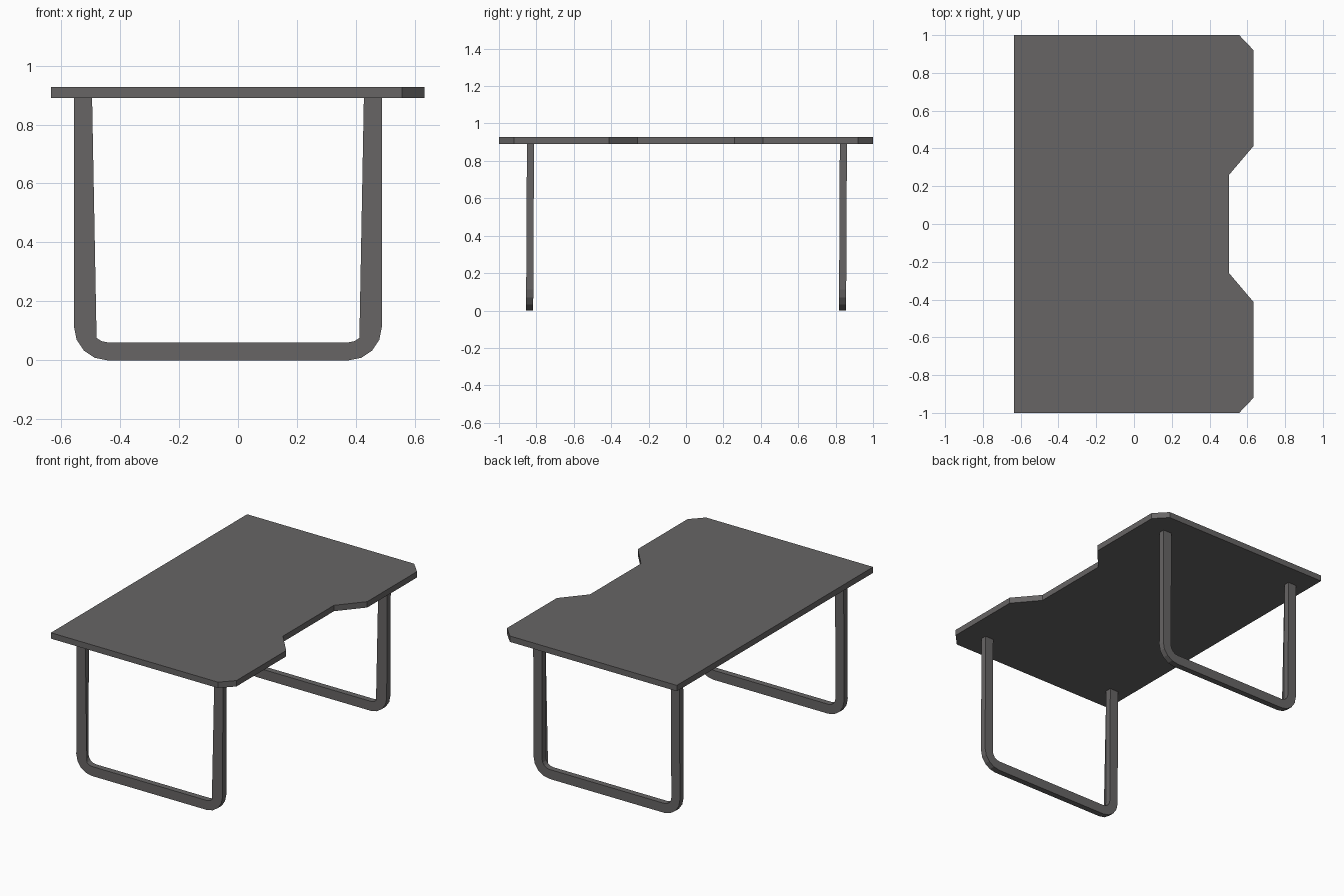
import bpy, bmesh, math

if "Cube" in bpy.data.objects:
    bpy.data.objects.remove(bpy.data.objects["Cube"])

grey = bpy.data.materials.new("warm dark grey")
grey.diffuse_color = (0.135, 0.13, 0.13, 1)
grey.use_nodes = True
grey.node_tree.nodes["Principled BSDF"].inputs["Base Color"].default_value = grey.diffuse_color


def prism(name, outline, depth, place):
    """Extrude a flat outline; place(a, b, d) maps it into the model."""
    bm = bmesh.new()
    near = [bm.verts.new(place(a, b, depth[0])) for a, b in outline]
    far = [bm.verts.new(place(a, b, depth[1])) for a, b in outline]
    bm.faces.new(near)
    bm.faces.new(far[::-1])
    n = len(outline)
    for i in range(n):
        j = (i + 1) % n
        bm.faces.new((near[i], far[i], far[j], near[j]))
    bmesh.ops.triangulate(bm, faces=[f for f in bm.faces if len(f.verts) > 4])
    bmesh.ops.recalc_face_normals(bm, faces=bm.faces)
    mesh = bpy.data.meshes.new(name)
    bm.to_mesh(mesh)
    bm.free()
    mesh.materials.append(grey)
    obj = bpy.data.objects.new(name, mesh)
    bpy.context.collection.objects.link(obj)


# Table top with clipped front corners and a seat cut-out
half = [(-0.635, 1), (0.557, 1), (0.633, 0.92), (0.633, 0.413), (0.503, 0.26)]
top = half + [(x, -y) for x, y in reversed(half)]
prism("table_top", top, (0.89, 0.928), lambda x, y, z: (x, y, z))


# U-shaped leg frames with rounded lower corners
def u_path(inset):
    left, right, c, top_z = -0.556, 0.488, 0.113, 0.891
    r = c - inset
    pts = [(left + inset, top_z)]
    for cx, start in ((left + c, 180), (right - c, 270)):
        for k in range(5):
            t = math.radians(start + 22.5 * k)
            pts.append((cx + r * math.cos(t), c + r * math.sin(t)))
    return pts + [(right - inset, top_z)]


frame = u_path(0) + u_path(0.061)[::-1]
for name, y0 in (("left_leg_frame", -0.855), ("right_leg_frame", 0.818)):
    # each frame leans very slightly towards +y
    prism(name, frame, (y0, y0 + 0.038), lambda x, z, y: (x, y + 0.005 * z, z))
